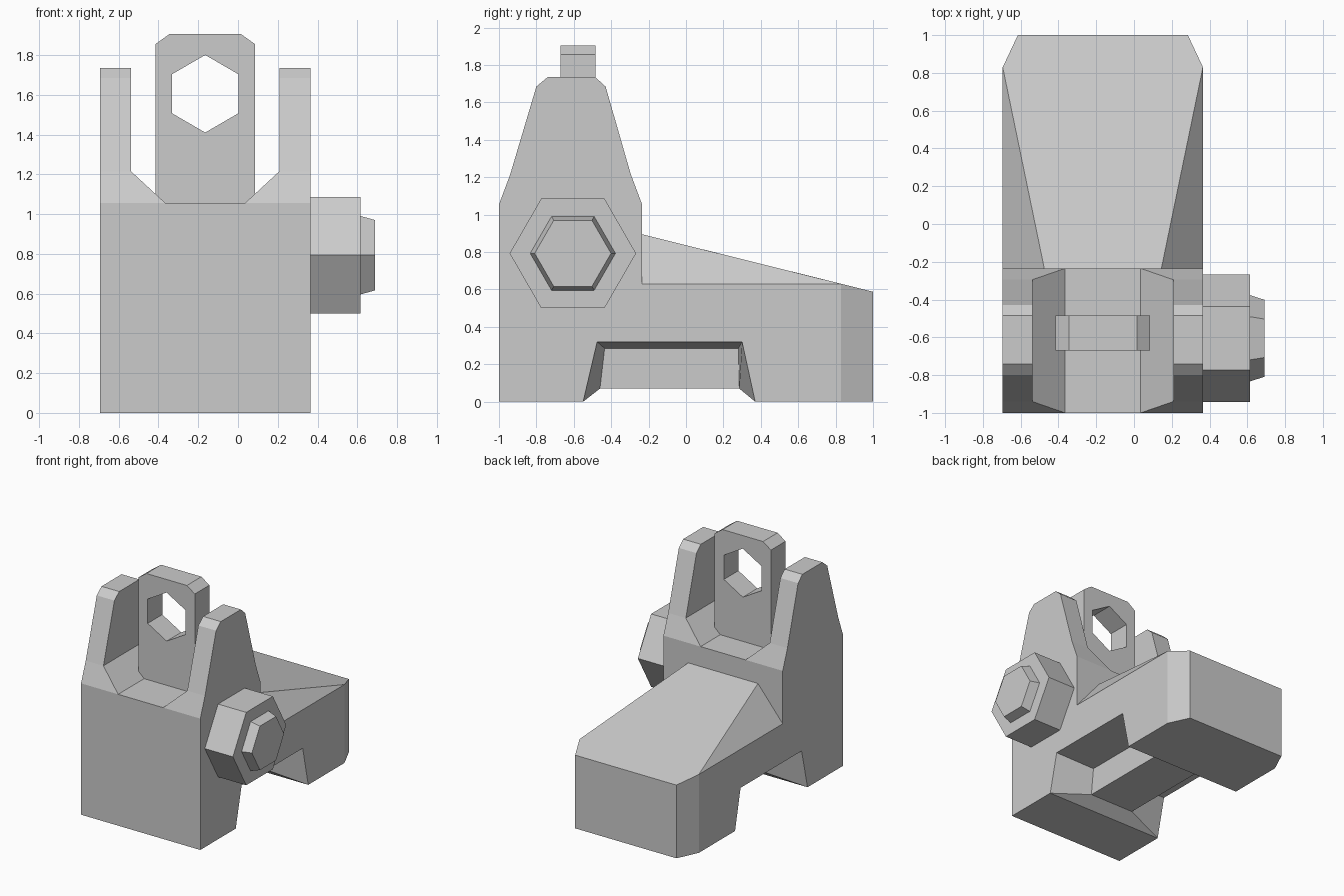
import bpy, bmesh, math

if "Cube" in bpy.data.objects:
    bpy.data.objects.remove(bpy.data.objects["Cube"])

CX = -0.165  # symmetry plane of the body


def make_object(name, polys):
    """Weld a list of coordinate polygons into one flat-shaded object."""
    bm = bmesh.new()
    for poly in polys:
        bm.faces.new([bm.verts.new(p) for p in poly])
    bmesh.ops.remove_doubles(bm, verts=bm.verts[:], dist=1e-4)
    bmesh.ops.recalc_face_normals(bm, faces=bm.faces[:])
    me = bpy.data.meshes.new(name)
    bm.to_mesh(me)
    bm.free()
    ob = bpy.data.objects.new(name, me)
    bpy.context.collection.objects.link(ob)
    return ob


def loft(rings):
    """Skin a series of rings and cap both ends."""
    polys = [rings[0], rings[-1]]
    n = len(rings[0])
    for a, b in zip(rings, rings[1:]):
        polys += [[a[i], a[(i + 1) % n], b[(i + 1) % n], b[i]] for i in range(n)]
    return polys


def at(u, yz):
    return (CX + u, yz[0], yz[1])


def flip(p):
    return (2 * CX - p[0], p[1], p[2])


# Body: right-hand outline with the underside arch and the tapering ear
outline = [(-1, 0), (-.55, 0), (-.475, .32), (.30, .32), (.37, 0), (.83, 0),
           (.83, .63), (-.235, .63), (-.235, 1.055), (-.295, 1.215),
           (-.43, 1.685), (-.485, 1.735), (-.74, 1.735), (-.80, 1.685),
           (-.94, 1.215), (-1, 1.055)]
o = [at(.53, p) for p in outline]
i = {k: at(.2 if k in (8, 15) else .373, outline[k]) for k in range(8, 16)}
q = [at(.2, p) for p in [(-.46, .07), (-.435, .285), (.28, .285), (.285, .07)]]
b0, b1, t = at(.45, (1, 0)), at(.45, (1, .588)), at(.31, (-.235, .895))

# Faces repeated on each side
side = [o, [i[k] for k in range(9, 15)], [i[8], i[9], i[14], i[15]], q,
        [o[6], o[7], t], [o[5], o[6], b1, b0]]
side += [[o[k], o[k + 1], i[k + 1], i[k]] for k in range(8, 15)]
side += [[o[k + 1], o[k + 2], q[k + 1], q[k]] for k in range(3)]
# Faces crossing the symmetry plane, given by their right half
cross = [[i[15], o[15], o[0]], [o[0], o[1]], [o[1], q[0]], [q[0], q[3]],
         [q[3], o[4]], [o[4], o[5], b0], [b0, b1], [b1, o[6], t],
         [i[8], o[8], o[7], t], [i[8], i[15]]]
polys = side + [[flip(p) for p in f] for f in side]
polys += [f + [flip(p) for p in reversed(f)] for f in cross]
make_object("sight_body", polys)


def plate(name, profile, y0, y1):
    half = profile + [(-u, z) for u, z in reversed(profile)]
    return make_object(name, loft([[at(u, (y, z)) for u, z in half] for y in (y0, y1)]))


# Aperture plate standing between the ears, with a hexagonal hole
blade = plate("aperture_plate", [(.2, 1.05), (.25, 1.1), (.25, 1.855), (.18, 1.905)], -.67, -.485)
hole_ring = [(CX + .195 * math.sin(a * math.pi / 3) * .995, 1.605 + .195 * math.cos(a * math.pi / 3))
             for a in range(6)]
cutter = make_object("hole_cutter", loft([[(x, y, z) for x, z in hole_ring] for y in (-.9, -.3)]))
cutter.hide_render = True
cutter.hide_viewport = True
mod = blade.modifiers.new("hole", 'BOOLEAN')
mod.operation = 'DIFFERENCE'
mod.solver = 'EXACT'
mod.object = cutter

# Hexagonal adjustment knob with a tapered boss
rings = [[(x, -.605 + r * math.cos(a * math.pi / 3), .793 + r * math.sin(a * math.pi / 3))
          for a in range(6)]
         for x, r in [(.36, .338), (.615, .338), (.615, .228), (.69, .204)]]
make_object("adjustment_knob", loft(rings))
